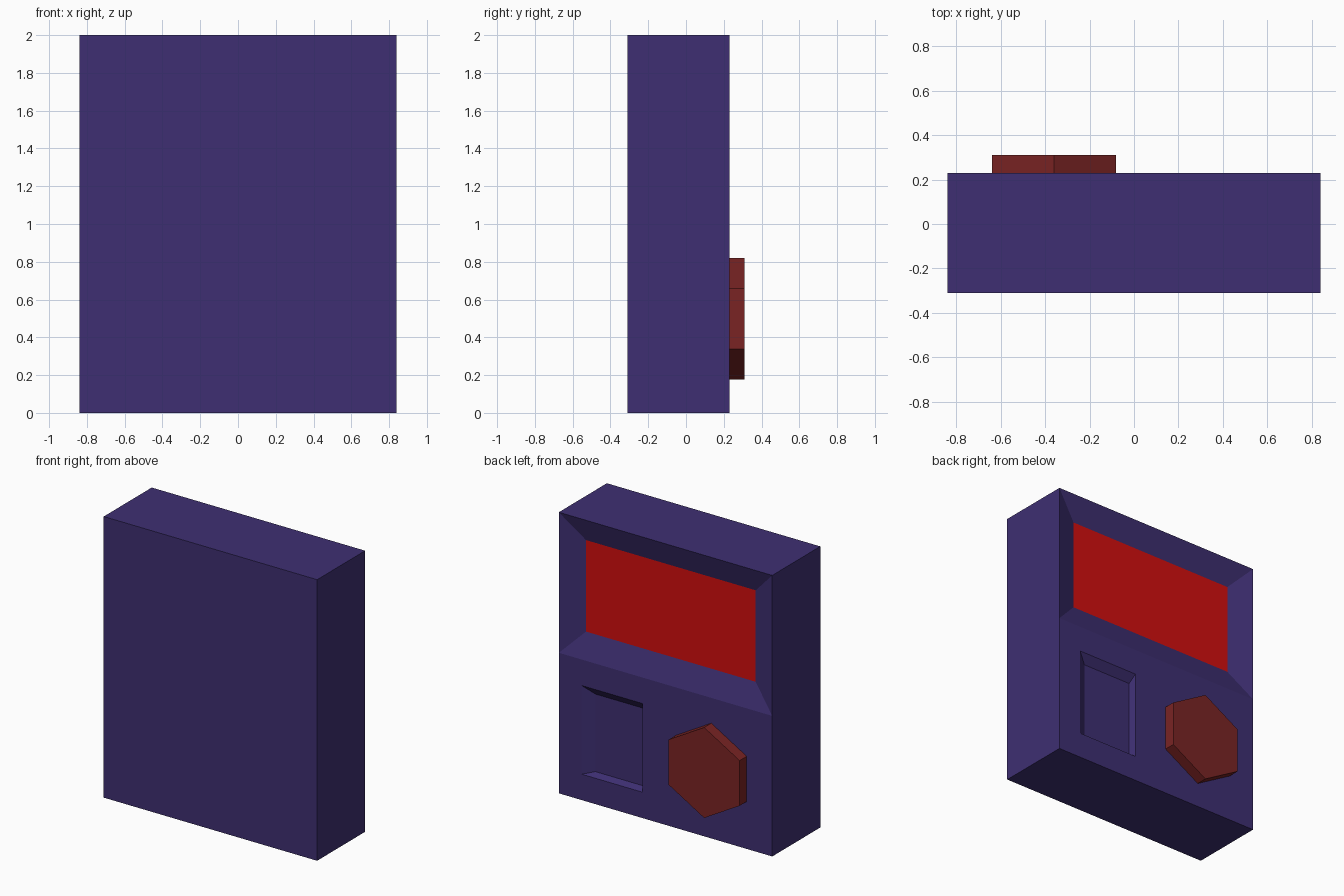
import bpy, bmesh, math
from mathutils import Vector

cube = bpy.data.objects.get("Cube")
if cube:
    bpy.data.objects.remove(cube, do_unlink=True)


def linear(c):
    c /= 255
    return c / 12.92 if c <= 0.04045 else ((c + 0.055) / 1.055) ** 2.4


def material(name, rgb):
    mat = bpy.data.materials.new(name)
    mat.use_nodes = True
    color = [linear(c) for c in rgb] + [1]
    mat.diffuse_color = color
    mat.node_tree.nodes["Principled BSDF"].inputs["Base Color"].default_value = color
    return mat


purple = material("dark purple", (62, 47, 114))
red = material("bright red", (210, 14, 14))
maroon = material("maroon", (122, 36, 36))

WIDTH, HEIGHT, FRONT, BACK = 1.68, 2.0, -0.31, 0.23


def fit_inner(bm, face, x0, x1, z0, z1, y):
    """Inset a back face and fit the inner face to a rectangle at depth y."""
    bmesh.ops.inset_individual(bm, faces=[face], thickness=0.01)
    mid = face.calc_center_median()
    for v in face.verts:
        v.co = Vector((x1 if v.co.x > mid.x else x0, y,
                       z1 if v.co.z > mid.z else z0))


# Case: a box whose back is split into an upper and a lower half
bm = bmesh.new()
bmesh.ops.create_cube(bm, size=1)
for v in bm.verts:
    v.co = Vector((v.co.x * WIDTH, FRONT if v.co.y < 0 else BACK,
                   (v.co.z + 0.5) * HEIGHT))
bmesh.ops.bisect_plane(bm, geom=bm.verts[:] + bm.edges[:] + bm.faces[:],
                       plane_co=(0, 0, HEIGHT / 2), plane_no=(0, 0, 1))
bm.normal_update()
back = [f for f in bm.faces if f.normal.y > 0.9]
lower, upper = sorted(back, key=lambda f: f.calc_center_median().z)

# Screen sunk behind a bevelled frame
fit_inner(bm, upper, -0.668, 0.668, 1.174, 1.825, BACK - 0.06)
upper.material_index = 1

# Small off-centre sloped pocket
fit_inner(bm, lower, 0.18, 0.66, 0.184, 0.815, BACK)
fit_inner(bm, lower, 0.197, 0.585, 0.205, 0.757, BACK - 0.046)

bmesh.ops.recalc_face_normals(bm, faces=bm.faces[:])
mesh = bpy.data.meshes.new("case")
bm.to_mesh(mesh)
bm.free()
mesh.materials.append(purple)
mesh.materials.append(red)
case = bpy.data.objects.new("case", mesh)
bpy.context.collection.objects.link(case)

# Six-sided knob
bpy.ops.mesh.primitive_cylinder_add(vertices=6, radius=0.322, depth=0.08,
                                    location=(-0.36, BACK + 0.04, 0.498),
                                    rotation=(math.pi / 2, 0, 0))
knob = bpy.context.object
knob.name = "knob"
knob.data.materials.append(maroon)
